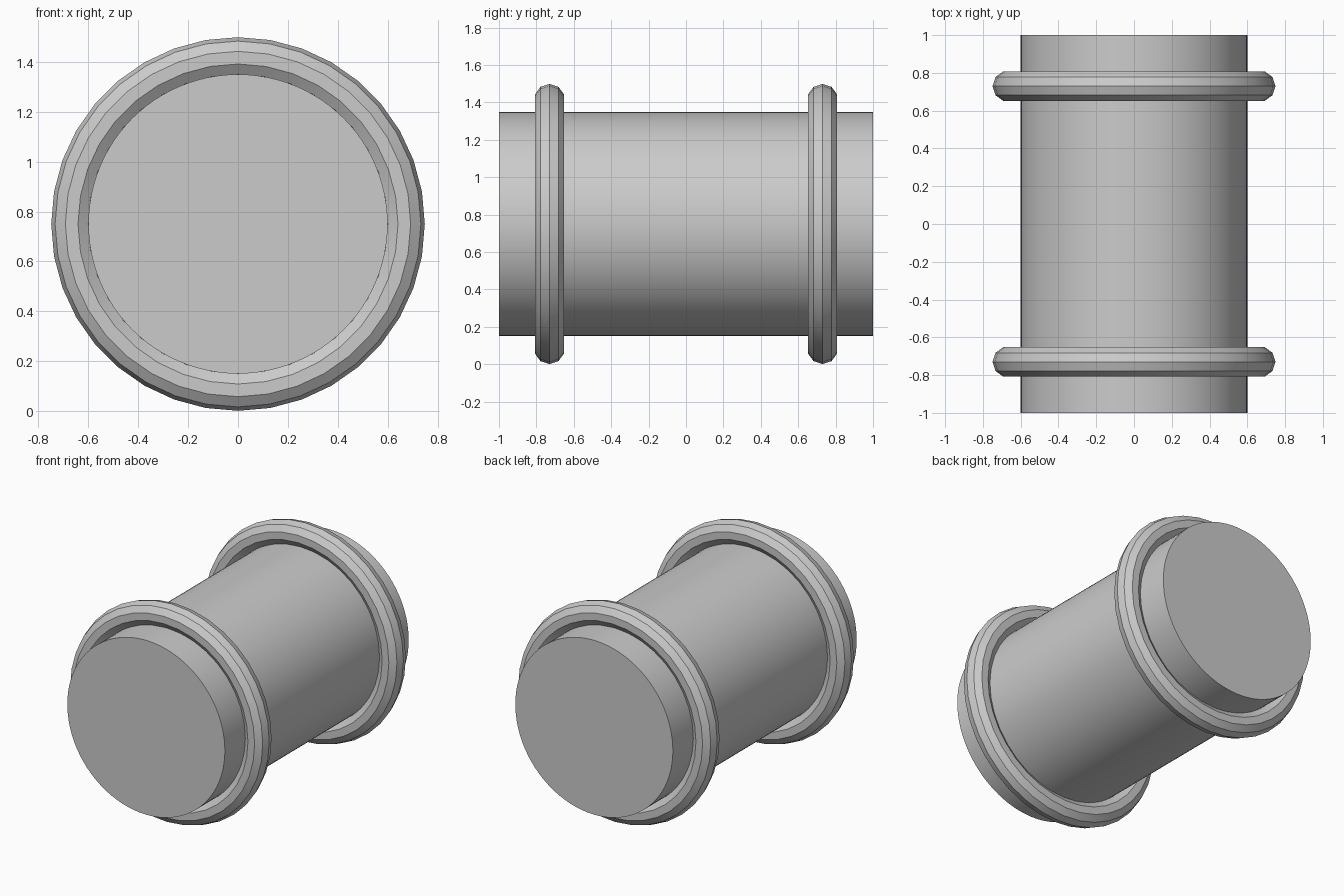
import bpy
from math import radians

cube = bpy.data.objects.get("Cube")
if cube:
    bpy.data.objects.remove(cube, do_unlink=True)

# Single grey material
grey = bpy.data.materials.new("plain_grey")
grey.use_nodes = True
colour = (0.6, 0.6, 0.6, 1)
grey.diffuse_color = colour
grey.node_tree.nodes["Principled BSDF"].inputs["Base Color"].default_value = colour

CENTRE_Z = 0.75


def finish(name):
    """Name the active part, colour it and smooth only its shallow edges."""
    part = bpy.context.object
    part.name = name
    part.data.materials.append(grey)
    bpy.ops.object.transform_apply(location=False, rotation=True, scale=False)
    bpy.ops.object.shade_smooth_by_angle(angle=radians(30))


# Solid drum lying along y
bpy.ops.mesh.primitive_cylinder_add(vertices=96, radius=0.6, depth=2,
                                    location=(0, 0, CENTRE_Z),
                                    rotation=(radians(90), 0, 0))
finish("drum")

# Rounded hoop near each end
for name, y in (("front_hoop", -0.73), ("back_hoop", 0.73)):
    bpy.ops.mesh.primitive_torus_add(major_radius=0.667, minor_radius=0.082,
                                     major_segments=36, minor_segments=10,
                                     location=(0, y, CENTRE_Z),
                                     rotation=(radians(90), 0, 0))
    finish(name)
